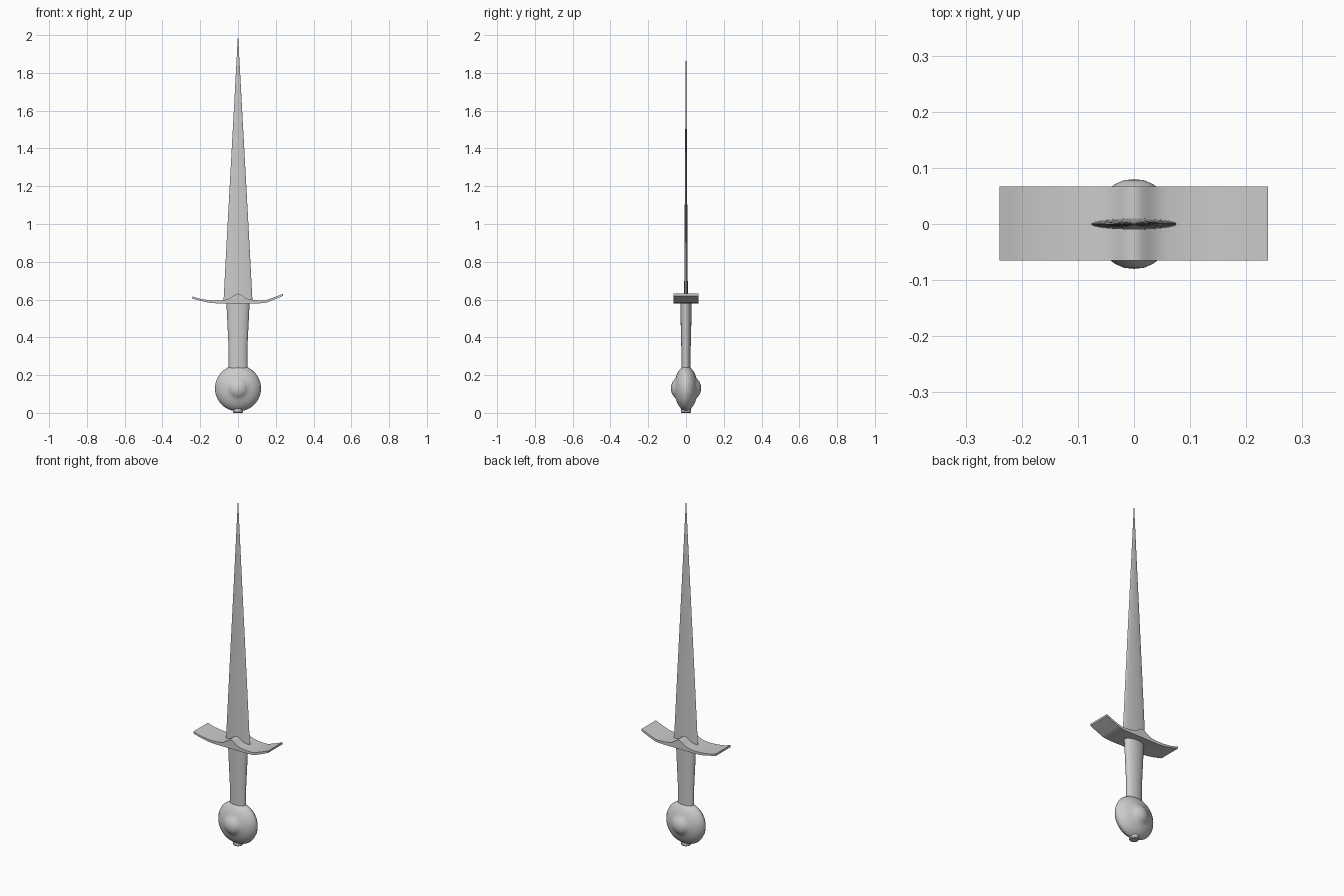
import bpy, bmesh, math

if "Cube" in bpy.data.objects:
    bpy.data.objects.remove(bpy.data.objects["Cube"])


def finish(name, bm, angle=40):
    bmesh.ops.recalc_face_normals(bm, faces=bm.faces[:])
    mesh = bpy.data.meshes.new(name)
    bm.to_mesh(mesh)
    bm.free()
    ob = bpy.data.objects.new(name, mesh)
    bpy.context.collection.objects.link(ob)
    bpy.ops.object.select_all(action='DESELECT')
    ob.select_set(True)
    bpy.context.view_layer.objects.active = ob
    bpy.ops.object.shade_smooth_by_angle(angle=math.radians(angle))
    return ob


def loft(name, sections, n=32, angle=40):
    """Stack elliptical rings given as (z, half width, half depth)."""
    bm = bmesh.new()
    rings = []
    for z, rx, ry in sections:
        rings.append([bm.verts.new((rx * math.cos(i * math.tau / n),
                                    ry * math.sin(i * math.tau / n), z)) for i in range(n)])
    for a, b in zip(rings, rings[1:]):
        for i in range(n):
            j = (i + 1) % n
            bm.faces.new((a[i], a[j], b[j], b[i]))
    bm.faces.new(rings[0])
    bm.faces.new(rings[-1])
    return finish(name, bm, angle)


def smooth_path(pts, steps=6):
    """Catmull-Rom curve through the points."""
    p = [pts[0]] + pts + [pts[-1]]
    out = []
    for a, b, c, d in zip(p, p[1:], p[2:], p[3:]):
        for s in range(steps):
            t = s / steps
            out.append(tuple(0.5 * (2 * q + (r - o) * t + (2 * o - 5 * q + 4 * r - u) * t * t
                                    + (3 * q - o - 3 * r + u) * t ** 3)
                             for o, q, r, u in zip(a, b, c, d)))
    return out + [pts[-1]]


# Blade: thin lens tapering to the point
loft("blade", [(0.585, 0.077, 0.010), (1.0, 0.055, 0.0073),
               (1.5, 0.0275, 0.004), (2.0, 0.0004, 0.0003)], angle=50)

# Grip: oval, slightly wider at the guard
loft("grip", [(0.22, 0.049, 0.024), (0.35, 0.050, 0.025),
              (0.47, 0.056, 0.028), (0.595, 0.062, 0.030)])

# Small peened button under the pommel
loft("pommel_button", [(0.0, 0.022, 0.022), (0.004, 0.026, 0.026), (0.025, 0.026, 0.026)])

# Guard: curved plate with a central peak, one end raised a little higher
top = smooth_path([(-0.24, 0.616), (-0.19, 0.602), (-0.11, 0.595), (-0.05, 0.604),
                   (0, 0.631), (0.05, 0.604), (0.13, 0.595), (0.18, 0.608), (0.239, 0.631)])
bottom = smooth_path([(0.239, 0.620), (0.18, 0.595), (0.13, 0.581), (0, 0.580),
                      (-0.11, 0.580), (-0.17, 0.587), (-0.24, 0.604)])
bm = bmesh.new()
face = bm.faces.new([bm.verts.new((x, -0.065, z)) for x, z in top + bottom])
ext = bmesh.ops.extrude_face_region(bm, geom=[face])
bmesh.ops.translate(bm, vec=(0, 0.132, 0),
                    verts=[g for g in ext["geom"] if isinstance(g, bmesh.types.BMVert)])
finish("guard", bm)

# Pommel: wheel with a domed boss on each face, spun around the y axis
half = [(0.0, 0.080), (0.018, 0.078), (0.034, 0.071), (0.046, 0.062), (0.052, 0.056),
        (0.070, 0.050), (0.090, 0.040), (0.107, 0.027), (0.118, 0.012), (0.122, 0.0)]
profile = half + [(r, -y) for r, y in reversed(half[:-1])]
bm = bmesh.new()
verts = [bm.verts.new((r, y, 0.130)) for r, y in profile]
edges = [bm.edges.new(e) for e in zip(verts, verts[1:])]
bmesh.ops.spin(bm, geom=verts + edges, cent=(0, 0, 0.130), axis=(0, 1, 0),
               angle=math.tau, steps=48, use_duplicate=False)
bmesh.ops.remove_doubles(bm, verts=bm.verts[:], dist=0.0001)
finish("pommel", bm, 45)
